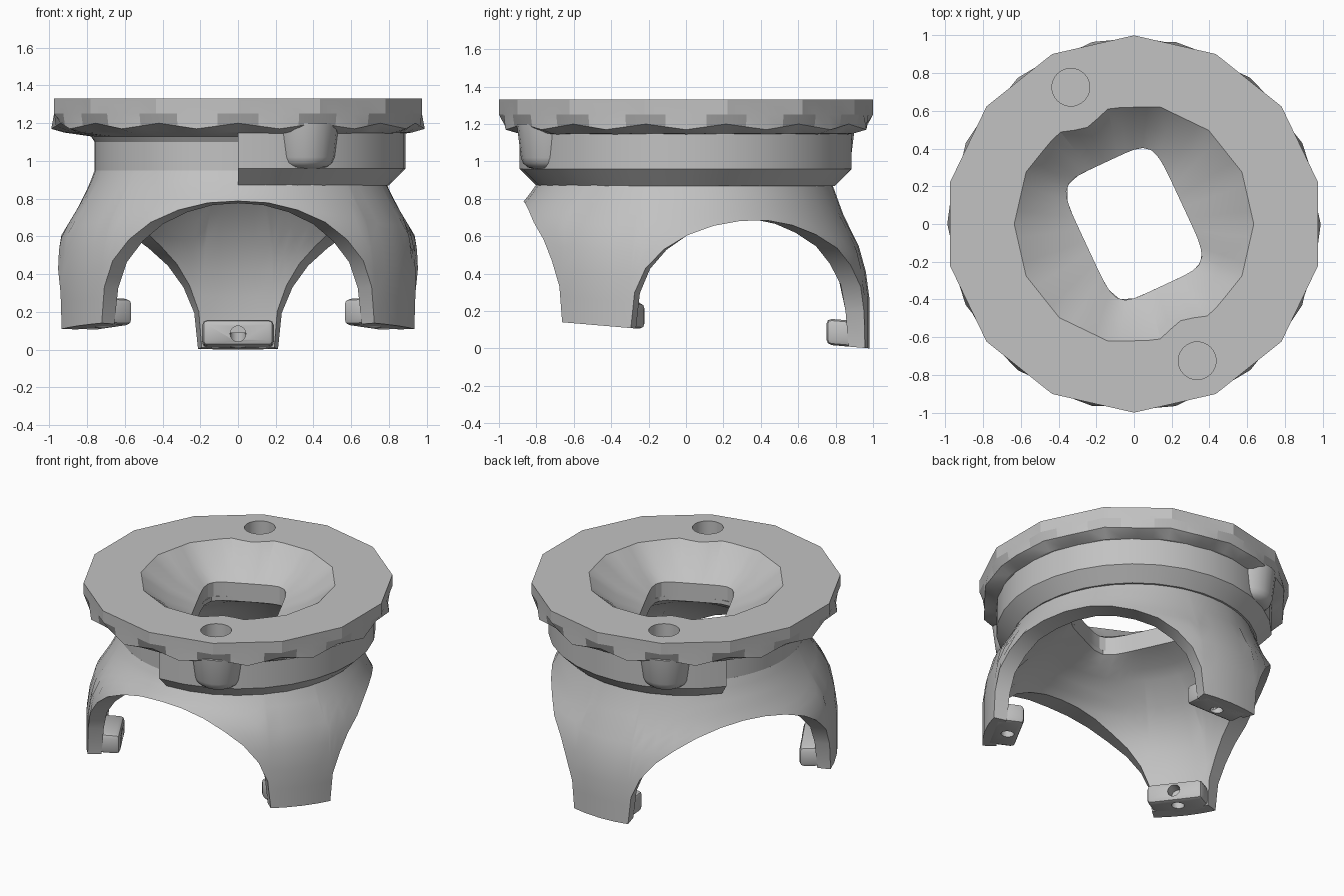
import bpy, bmesh
from math import sin, cos, pi, radians, exp
from mathutils import Matrix, Vector

cube = bpy.data.objects.get("Cube")
if cube:
    bpy.data.objects.remove(cube)

grey = bpy.data.materials.new("matte grey")
grey.use_nodes = True
grey.diffuse_color = (0.54, 0.54, 0.54, 1)
grey.node_tree.nodes["Principled BSDF"].inputs["Base Color"].default_value = (0.54, 0.54, 0.54, 1)


def add_object(name, bm):
    bmesh.ops.recalc_face_normals(bm, faces=bm.faces)
    mesh = bpy.data.meshes.new(name)
    bm.to_mesh(mesh)
    bm.free()
    obj = bpy.data.objects.new(name, mesh)
    bpy.context.collection.objects.link(obj)
    mesh.materials.append(grey)
    return obj


def activate(obj):
    bpy.ops.object.select_all(action='DESELECT')
    obj.select_set(True)
    bpy.context.view_layer.objects.active = obj


def finish(obj, angle=28):
    activate(obj)
    bpy.ops.object.shade_smooth_by_angle(angle=radians(angle))


def cut(obj, cutter):
    cutter.hide_render = True
    mod = obj.modifiers.new("cut", 'BOOLEAN')
    mod.operation = 'DIFFERENCE'
    mod.solver = 'EXACT'
    mod.object = cutter
    activate(obj)
    bpy.ops.object.modifier_apply(modifier=mod.name)
    bpy.data.objects.remove(cutter)


def sweep(name, columns, closed=True):
    """Skin closed cross-sections placed around the axis."""
    bm = bmesh.new()
    cols = [[bm.verts.new(p) for p in col] for col in columns]
    n, m = len(cols), len(cols[0])
    for i in range(n if closed else n - 1):
        a, b = cols[i], cols[(i + 1) % n]
        for j in range(m):
            k = (j + 1) % m
            bm.faces.new((a[j], b[j], b[k], a[k]))
    if not closed:
        bm.faces.new(cols[0])
        bm.faces.new(cols[-1])
    return add_object(name, bm)


def polar(t, r, z):
    return Vector((r * cos(t), r * sin(t), z))


def lean(p):
    """The legs stand on a slightly tilted plane; the neck stays level."""
    weight = max(0, min(1, (0.95 - p.z) / 0.25))
    return Vector((p.x, p.y, p.z - 0.085 * p.y * weight))


def lookup(profile, z):
    for (z0, r0), (z1, r1) in zip(profile, profile[1:]):
        if z <= z1:
            return r0 + (r1 - r0) * (z - z0) / (z1 - z0)
    return profile[-1][1]


def hole_radius(t):
    """Rounded rectangular opening, turned about the axis."""
    a = t - radians(25)
    return (abs(cos(a) / 0.275) ** 6 + abs(sin(a) / 0.36) ** 6) ** (-1 / 6)


STEP = 2 * pi / 14


def poly_radius(t, r, phase=0.0):
    """Radius of a fourteen-sided outline with a corner at the back."""
    a = (t - pi / 2 - phase) % STEP - STEP / 2
    return r * cos(STEP / 2) / cos(a)


# Three-legged shell with arched openings
OUTER = [(0.08, 0.98), (0.4, 0.98), (0.6, 0.94), (0.75, 0.85), (0.87, 0.79), (0.95, 0.76)]
INNER = [(0.08, 0.89), (0.4, 0.87), (0.6, 0.81), (0.75, 0.7), (0.87, 0.58), (0.95, 0.46)]
BASE = 0.084
outline = []
for leg in (90, 210, 330):
    outline += [(leg + d, BASE) for d in (-7, 0, 7)]
    for k in range(15):
        t = pi * k / 14
        outline.append((leg + 60 - 47.5 * cos(t), BASE + 0.635 * max(0, sin(t)) ** 0.8))
columns = []
for angle, bottom in outline:
    t = radians(angle)
    levels = [bottom + (0.9 - bottom) * k / 6 for k in range(7)] + [0.95]
    h = hole_radius(t)
    col = [polar(t, h, 1.03), polar(t, h, 1.0)]
    col += [polar(t, lookup(INNER, z), z) for z in reversed(levels)]
    col += [polar(t, lookup(OUTER, z), z) for z in levels]
    columns.append([lean(p) for p in col])
finish(sweep("leg_shell", columns))

# Faceted top ring with bowl, square opening and neck
SIDES = 56
columns = []
for k in range(SIDES):
    t = pi / 2 + 2 * pi * k / SIDES
    h = hole_radius(t)
    bump = 0
    for centre in (radians(116), radians(296)):
        d = (t - centre + pi) % (2 * pi) - pi
        bump += 0.05 * exp(-(d / 0.18) ** 2)
    rim = poly_radius(t, 0.635, STEP / 2) - bump
    zigzag = abs(k % 4 - 2) / 2
    columns.append([
        polar(t, h, 1.03), polar(t, h, 1.13),
        polar(t, h + (rim - h) * 0.5, 1.205), polar(t, rim, 1.33),
        polar(t, poly_radius(t, 1.0), 1.33),
        polar(t, poly_radius(t, 1.0), 1.25),
        polar(t, poly_radius(t, 0.99, STEP / 2), 1.17 + 0.03 * zigzag),
        polar(t, poly_radius(t, 0.92, STEP / 2), 1.15),
        polar(t, 0.78, 1.13), polar(t, 0.76, 1.1), polar(t, 0.76, 0.95)])
ring = sweep("top_ring", columns)

# Blind sockets in the ring, with a rounded boss below each
for side in (1, -1):
    spot = Vector((0.335 * side, -0.725 * side, 0))
    bm = bmesh.new()
    bmesh.ops.create_cone(bm, cap_ends=True, segments=32, radius1=0.1, radius2=0.1, depth=0.24,
                          matrix=Matrix.Translation(spot + Vector((0, 0, 1.33))))
    cut(ring, add_object("socket_cutter", bm))
    bm = bmesh.new()
    bmesh.ops.create_cone(bm, cap_ends=True, segments=20, radius1=0.15, radius2=0.18, depth=0.24,
                          matrix=Matrix.Translation(spot + Vector((0.02 * side, 0, 1.08))))
    edges = [e for e in bm.edges if all(v.co.z < 1 for v in e.verts)]
    bmesh.ops.bevel(bm, geom=edges, offset=0.06, segments=3, affect='EDGES', profile=0.5)
    finish(add_object("socket_boss", bm), 50)
finish(ring, 20)

# Wider collar around part of the neck
section = [(0.7, 1.16), (0.89, 1.16), (0.89, 0.96), (0.8, 0.87), (0.7, 0.87)]
columns = [[polar(radians(-90 + 232 * k / 20), r, z) for r, z in section] for k in range(21)]
finish(sweep("neck_collar", columns, closed=False))

# Inward-turned feet with screw holes
for name, angle in (("back", 90), ("right", 210), ("left", 330)):
    t = radians(angle)
    turn = Matrix.Rotation(t, 4, 'Z')
    bm = bmesh.new()
    bmesh.ops.create_cube(bm, size=1, matrix=Matrix.Translation((0.85, 0, 0.154))
                          @ Matrix.Diagonal((0.2, 0.38, 0.14, 1)))
    bmesh.ops.bevel(bm, geom=bm.edges[:], offset=0.03, segments=2, affect='EDGES', profile=0.5)
    for v in bm.verts:
        v.co = lean(turn @ v.co)
    foot = add_object(name + "_foot", bm)
    drop = Matrix.Translation((0, 0, lean(polar(t, 0.83, 0.154)).z))
    for tilt, pos in ((0, (0.83, 0, -0.07)), (pi / 2, (0.75, 0, 0))):
        bm = bmesh.new()
        bmesh.ops.create_cone(bm, cap_ends=True, segments=16, radius1=0.042, radius2=0.042, depth=0.15,
                              matrix=drop @ turn @ Matrix.Translation(pos) @ Matrix.Rotation(tilt, 4, 'Y'))
        cut(foot, add_object("screw_cutter", bm))
    finish(foot, 40)
